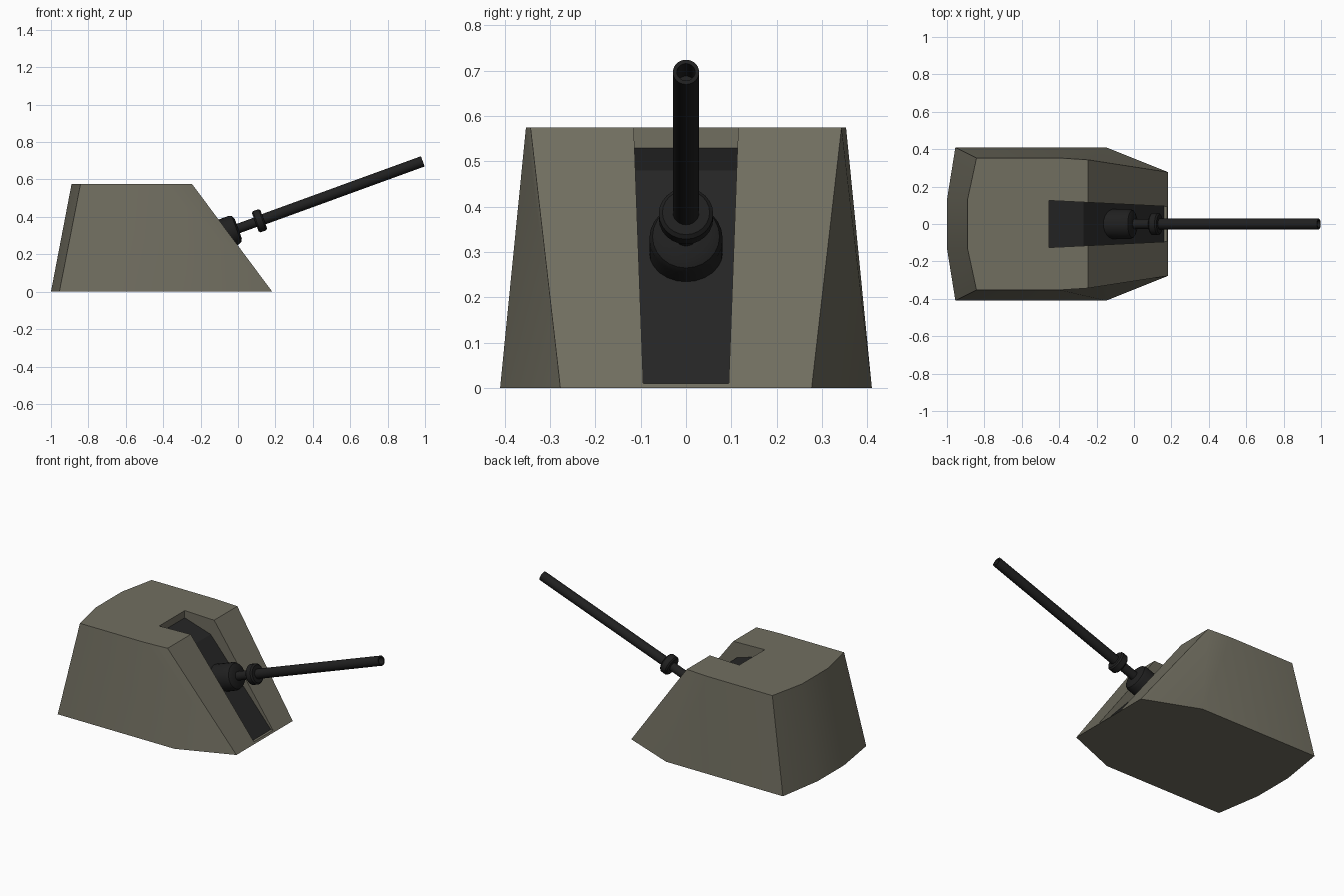
import bpy, bmesh, math
from mathutils import Vector, Matrix

if "Cube" in bpy.data.objects:
    bpy.data.objects.remove(bpy.data.objects["Cube"])


def material(name, rgb):
    m = bpy.data.materials.new(name)
    m.diffuse_color = (*rgb, 1)
    m.use_nodes = True
    m.node_tree.nodes["Principled BSDF"].inputs["Base Color"].default_value = m.diffuse_color
    return m


ARMOUR = material("olive grey armour", (0.165, 0.157, 0.118))
RECESS = material("dark recess", (0.019, 0.019, 0.019))
METAL = material("gun metal", (0.014, 0.014, 0.014))


def finish(bm, name, *mats):
    bmesh.ops.recalc_face_normals(bm, faces=bm.faces)
    me = bpy.data.meshes.new(name)
    bm.to_mesh(me)
    bm.free()
    ob = bpy.data.objects.new(name, me)
    bpy.context.collection.objects.link(ob)
    for m in mats:
        me.materials.append(m)
    return ob


def smooth(ob, angle):
    bpy.ops.object.select_all(action='DESELECT')
    ob.select_set(True)
    bpy.context.view_layer.objects.active = ob
    bpy.ops.object.shade_smooth_by_angle(angle=math.radians(angle))


def loft(name, ring_a, ring_b, *mats):
    """Closed solid between two rings of points."""
    bm = bmesh.new()
    a = [bm.verts.new(p) for p in ring_a]
    b = [bm.verts.new(p) for p in ring_b]
    n = len(a)
    bm.faces.new(a)
    bm.faces.new(b[::-1])
    for i in range(n):
        j = (i + 1) % n
        bm.faces.new((a[i], b[i], b[j], a[j]))
    return finish(bm, name, *mats)


def mirrored(half, z):
    """Mirror half an outline across y = 0."""
    return [(x, y, z) for x, y in half] + [(x, -y, z) for x, y in half[::-1]]


# Tapered gun house
base = [(-1.0, 0.13), (-0.955, 0.41), (-0.15, 0.41), (0.183, 0.277)]
roof = [(-0.89, 0.13), (-0.842, 0.353), (-0.40, 0.353), (-0.245, 0.343)]
house = loft("gun_house", mirrored(base, 0), mirrored(roof, 0.575), ARMOUR, RECESS)

# Elevation slot cut through roof and front
slot = [(-0.455, 0.53), (-0.27, 0.48), (0.16, 0.01), (0.4, 0.01), (0.4, 0.8), (-0.455, 0.8)]
sides = [[(x, s * (0.103 - 0.05 * x), z) for x, z in slot] for s in (-1, 1)]
cutter = loft("slot_cutter", *sides, ARMOUR)
cutter.hide_render = True
mod = house.modifiers.new("slot", 'BOOLEAN')
mod.object = cutter
mod.operation = 'DIFFERENCE'
mod.solver = 'EXACT'
bpy.context.view_layer.objects.active = house
bpy.ops.object.modifier_apply(modifier=mod.name)
bpy.data.objects.remove(cutter)

# Dark slot floor
me = house.data
for f in me.polygons:
    inside = all(abs(me.vertices[v].co.y) < 0.14 for v in f.vertices)
    is_floor = inside and f.normal.z > 0.2 and 0.1 < f.center.z < 0.55
    f.material_index = 1 if is_floor else 0
smooth(house, 30)

# Gun parts turned about the bore axis; t = 0 is the muzzle
AXIS = Matrix.Translation((0.988, 0, 0.697)) @ Matrix.Rotation(math.radians(-20), 4, 'Y')


def lathe(name, profile, steps=24):
    bm = bmesh.new()
    vs = [bm.verts.new((t, 0, r)) for t, r in profile]
    es = [bm.edges.new(p) for p in zip(vs, vs[1:])]
    bmesh.ops.spin(bm, geom=vs + es, cent=(0, 0, 0), axis=(1, 0, 0),
                   angle=math.tau, steps=steps)
    bmesh.ops.remove_doubles(bm, verts=bm.verts, dist=1e-5)
    bm.transform(AXIS)
    ob = finish(bm, name, METAL)
    smooth(ob, 30)
    return ob


lathe("barrel", [(-1.15, 0), (-1.15, 0.026), (-0.93, 0.026), (-0.93, 0.029),
                 (0, 0.029), (0, 0.020), (-0.08, 0.020), (-0.08, 0)])
lathe("barrel_collar", [(-0.953, 0), (-0.953, 0.052), (-0.945, 0.060),
                        (-0.913, 0.060), (-0.905, 0.052), (-0.905, 0)])
lathe("mantlet", [(-1.25, 0), (-1.25, 0.07), (-1.235, 0.081), (-1.075, 0.081),
                  (-1.06, 0.074), (-1.05, 0.055), (-1.05, 0)])
